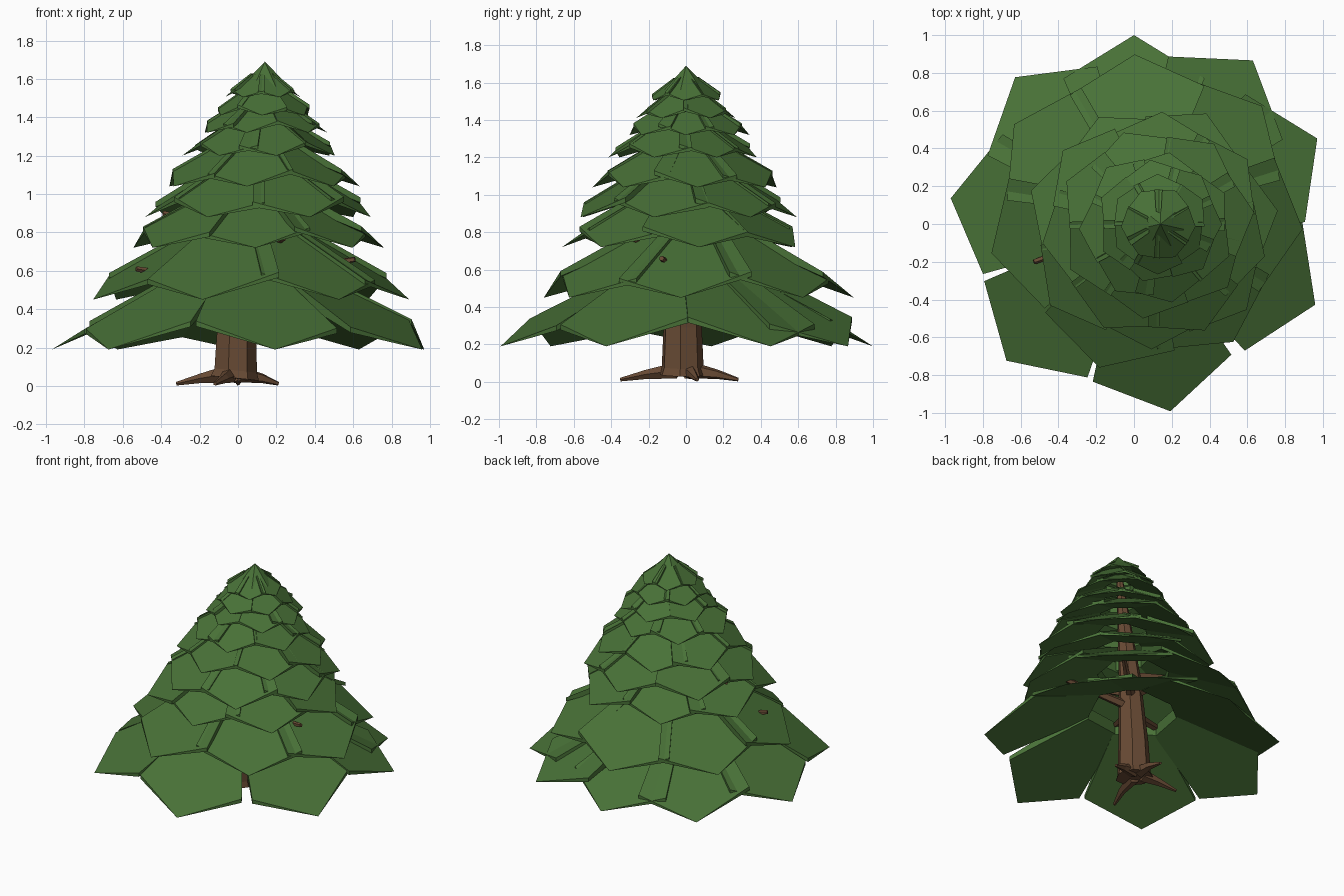
import bpy, bmesh, math, random
from mathutils import Vector, Matrix

if "Cube" in bpy.data.objects:
    bpy.data.objects.remove(bpy.data.objects["Cube"])

random.seed(4)


def material(name, rgb):
    m = bpy.data.materials.new(name)
    m.diffuse_color = (*rgb, 1)
    m.use_nodes = True
    m.node_tree.nodes["Principled BSDF"].inputs["Base Color"].default_value = m.diffuse_color
    return m


GREEN = material("needles", (0.065, 0.165, 0.038))
BROWN = material("bark", (0.14, 0.07, 0.035))


def finish(bm, name, mat):
    bmesh.ops.recalc_face_normals(bm, faces=bm.faces)
    me = bpy.data.meshes.new(name)
    bm.to_mesh(me)
    bm.free()
    ob = bpy.data.objects.new(name, me)
    me.materials.append(mat)
    bpy.context.collection.objects.link(ob)
    return ob


def tube(name, stations, sides):
    """Loft of polygon rings; each station is (point, radius)."""
    bm = bmesh.new()
    pts = [Vector(p) for p, r in stations]
    axis = (pts[-1] - pts[0]).to_track_quat('Z', 'Y').to_matrix()
    rings = []
    for p, (_, r) in zip(pts, stations):
        rings.append([bm.verts.new(p + axis @ Vector((r * math.cos(2 * math.pi * i / sides),
                                                      r * math.sin(2 * math.pi * i / sides), 0)))
                      for i in range(sides)])
    for a, b in zip(rings, rings[1:]):
        for i in range(sides):
            j = (i + 1) % sides
            bm.faces.new((a[i], a[j], b[j], b[i]))
    bm.faces.new(rings[0][::-1])
    bm.faces.new(rings[-1])
    return finish(bm, name, BROWN)


def tier(name, centre, z, radius, leaves, slope, half_width, under, inner=0.27):
    """Ring of overlapping wedge-shaped pointed boughs, thin at the tip, thicker inside."""
    bm = bmesh.new()
    outline = [(0.77, half_width), (inner, half_width * 0.42),
               (inner, -half_width * 0.42), (0.77, -half_width)]
    for k, (ang, scale) in enumerate(leaves):
        roll = 0.05 if k % 2 else -0.05
        rot = Matrix.Rotation(math.radians(ang), 3, 'Z')
        r = radius * scale

        def vert(a, s, incline):
            p = Vector((a * r, s * radius, (1 - a) * r * incline + s * radius * roll))
            return bm.verts.new(rot @ p + Vector((*centre, z)))

        tip = vert(1, 0, slope)
        top = [vert(a, s, slope) for a, s in outline]
        low = [vert(a, s, under) for a, s in outline]
        bm.faces.new([tip] + top)
        bm.faces.new([tip] + low[::-1])
        for i in range(3):
            bm.faces.new((top[i], low[i], low[i + 1], top[i + 1]))
        bm.faces.new((tip, low[0], top[0]))
        bm.faces.new((tip, top[3], low[3]))
    return finish(bm, name, GREEN)


def even(n, start):
    return [(start + 360 * i / n + random.uniform(-4, 4), random.uniform(0.97, 1.03))
            for i in range(n)]


# Trunk, leaning toward +x as it rises
tube("trunk", [((-0.02, -0.02, 0.04), 0.13), ((-0.015, -0.02, 0.08), 0.115),
               ((-0.01, -0.02, 0.3), 0.105), ((0.04, 0, 0.8), 0.075), ((0.13, 0, 1.55), 0.02)], 7)

# Roots
for i, (x, y) in enumerate([(-0.32, 0.06), (-0.12, -0.35), (0.21, 0.06), (0.0, 0.28)]):
    tube(f"root_{i + 1}", [((-0.02 + x * 0.15, y * 0.15, 0.06), 0.045),
                           ((x * 0.6, y * 0.6, 0.04), 0.026), ((x, y, 0.012), 0.01)], 5)

# Bare branches inside the foliage
for i, (x, y, z) in enumerate([(-0.53, -0.2, 0.61), (-0.14, -0.45, 0.63), (0.61, -0.13, 0.66),
                               (-0.39, 0.08, 0.9), (0.24, -0.3, 0.77), (-0.2, 0.36, 0.76),
                               (0.33, 0.28, 0.72)]):
    tube(f"branch_{i + 1}", [((0.02, 0, z - 0.1), 0.035), ((x, y, z), 0.014)], 5)

# Foliage tiers: centre, tip height, radius, (angle, scale) list, top slope, half width, under slope
lowest = [(25, 1.06), (54, 1.06), (90, 0.99), (129, 0.99), (172, 0.97), (227, 0.98),
          (281, 1.0), (336, 1.04)]
tiers = [
    ((0, 0), 0.19, 1.01, lowest, 0.56, 0.37, 0.44),
    ((0.06, 0.07), 0.45, 0.85, even(7, 96), 0.63, 0.42, 0.49),
    ((0.09, -0.02), 0.72, 0.66, even(7, 10), 0.62, 0.43, 0.46),
    ((0.11, 0), 0.88, 0.61, even(7, 35), 0.65, 0.43, 0.46),
    ((0.12, 0.01), 1.04, 0.52, even(7, 5), 0.66, 0.43, 0.46),
    ((0.12, -0.02), 1.20, 0.41, even(7, 28), 0.68, 0.44, 0.46),
    ((0.14, 0.01), 1.32, 0.33, even(7, 0), 0.72, 0.45, 0.48),
    ((0.13, 0), 1.41, 0.26, even(6, 30), 0.8, 0.5, 0.5),
    ((0.13, 0), 1.505, 0.2, even(6, 0), 0.85, 0.52, 0.55),
]
for i, (c, z, r, leaves, slope, hw, under) in enumerate(tiers):
    tier(f"foliage_tier_{i + 1}", c, z, r, leaves, slope, hw, under)

# Pointed top
bm = bmesh.new()
bmesh.ops.create_cone(bm, segments=7, radius1=0.13, radius2=0, depth=0.13, cap_ends=True,
                      matrix=Matrix.Translation((0.14, 0, 1.625)))
finish(bm, "foliage_top", GREEN)
